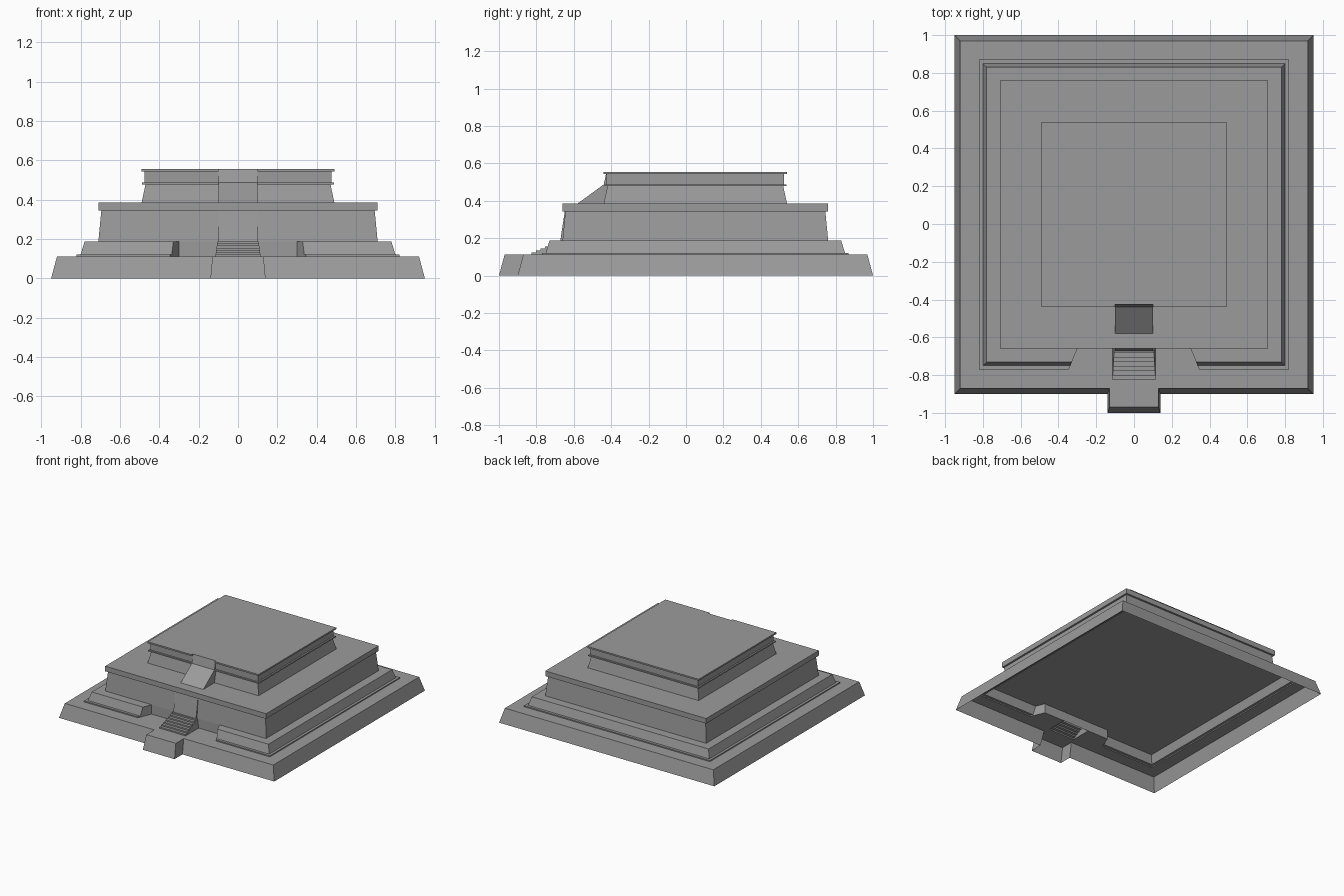
import bpy, bmesh

if "Cube" in bpy.data.objects:
    bpy.data.objects.remove(bpy.data.objects["Cube"])

stone = bpy.data.materials.new("grey stone")
stone.diffuse_color = (0.33, 0.33, 0.33, 1)
stone.use_nodes = True
stone.node_tree.nodes["Principled BSDF"].inputs["Base Color"].default_value = stone.diffuse_color
CY = 0.05                      # centre of the square terraces in y


def finish(bm, name):
    bmesh.ops.recalc_face_normals(bm, faces=bm.faces)
    me = bpy.data.meshes.new(name)
    bm.to_mesh(me)
    bm.free()
    me.materials.append(stone)
    ob = bpy.data.objects.new(name, me)
    bpy.context.collection.objects.link(ob)
    return ob


def outline(h, outer, inner, back):
    """Half-size h square whose front edge steps to y = back around x = 0."""
    f = CY - h
    right = [(inner, back), (outer, f), (h, f), (h, CY + h)]
    return right + [(-x, y) for x, y in reversed(right)]


def shell(name, loops, skip_front=False):
    """Open-bottomed loft through (outline, z) loops with a flat cap."""
    bm = bmesh.new()
    rings = [[bm.verts.new((x, y, z)) for x, y in pts] for pts, z in loops]
    for a, b in zip(rings, rings[1:]):
        n = len(a)
        for i in range(n):
            j = (i + 1) % n
            bm.faces.new((a[i], a[j], b[j], b[i]))
    bm.faces.new(rings[-1])
    return finish(bm, name)


# Base: sloped plinth with front block, hollow below, open under the terrace
def notch_x(f):
    return 0.30 + 0.41 * (-0.66 - f)


Z1 = 0.112
bm = bmesh.new()
low, top = [[bm.verts.new((x, y, z)) for x, y in pts] for pts, z in (
    (outline(0.95, 0.14, 0.14, -1.0), 0), (outline(0.92, 0.13, 0.13, -0.97), Z1))]
for i in range(8):
    j = (i + 1) % 8
    bm.faces.new((low[i], low[j], top[j], top[i]))
half = [(0.115, -0.825), (0.115, -0.66), (0.30, -0.66),
        (notch_x(-0.77), -0.77), (0.82, -0.77), (0.82, 0.87)]
hole = [bm.verts.new((x, y, Z1)) for x, y in
        half + [(-x, y) for x, y in reversed(half)]]
rim = [bm.edges.new((hole[i], hole[(i + 1) % 12])) for i in range(12)]
rim += [bm.edges.get((top[i], top[(i + 1) % 8])) for i in range(8)]
bmesh.ops.triangle_fill(bm, edges=rim, use_beauty=True, normal=(0, 0, 1))
bmesh.ops.dissolve_limit(bm, angle_limit=0.01, verts=bm.verts, edges=bm.edges)
finish(bm, "base_plinth")

# Lower terrace: ledge, sloped wall, splayed entrance recess
shell("lower_terrace", [
    (outline(h, notch_x(CY - h), 0.30, -0.66), z)
    for h, z in ((0.82, Z1), (0.82, 0.121), (0.80, 0.121), (0.78, 0.187))])

# Middle terrace: battered wall with centre panel, square cornice
shell("middle_terrace", [
    (outline(h, 0.1, 0.1, back), z) for h, z, back in (
        (0.71, 0.187, -0.672), (0.695, 0.344, -0.648),
        (0.71, 0.344, -0.66), (0.71, 0.385, -0.66))])

# Upper terrace: battered wall, moulding, parapet and top slab, notched in front
shell("upper_terrace", [
    (outline(h, 0.1, 0.1, -0.44 + 0.22 * (z - 0.487)), z) for h, z in (
        (0.49, 0.385), (0.47, 0.478), (0.487, 0.478), (0.487, 0.488),
        (0.475, 0.488), (0.475, 0.543), (0.49, 0.543), (0.49, 0.555))])


def strip(name, profile, width):
    """Side profile (y, z) spanned across x, with closed sides."""
    bm = bmesh.new()
    rows = [[bm.verts.new((s * width(z), y, z)) for y, z in profile] for s in (-1, 1)]
    for i in range(len(profile) - 2):
        bm.faces.new((rows[0][i], rows[1][i], rows[1][i + 1], rows[0][i + 1]))
    for r in rows:
        bm.faces.new(r)
    return finish(bm, name)


# Upper ramp
strip("upper_ramp", [(-0.58, 0.385), (-0.44, 0.487), (-0.44, 0.385)], lambda z: 0.1)

# Entrance stairs
N = 7
rise, tread = (0.187 - Z1) / N, 0.165 / N
steps = [(-0.825, Z1)]
for i in range(N):
    steps += [(-0.825 + i * tread, Z1 + (i + 1) * rise),
              (-0.825 + (i + 1) * tread, Z1 + (i + 1) * rise)]
steps.append((-0.66, Z1))
strip("entrance_stairs", steps, lambda z: 0.115 - 0.01 * (z - Z1) / 0.075)
